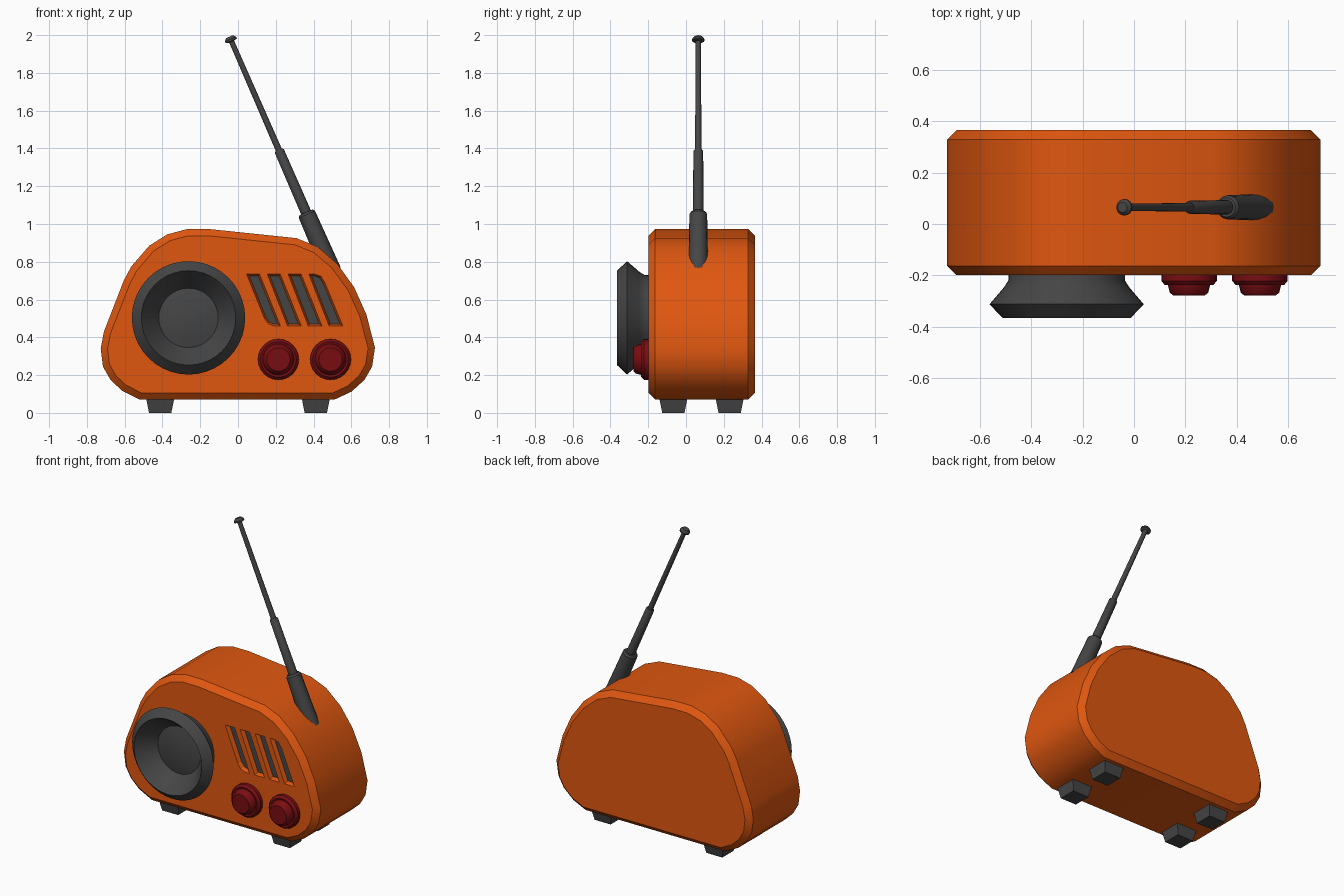
import bpy, bmesh, math
from mathutils import Vector, Matrix

if "Cube" in bpy.data.objects:
    bpy.data.objects.remove(bpy.data.objects["Cube"])


def material(name, rgb):
    m = bpy.data.materials.new(name)
    m.diffuse_color = (*rgb, 1)
    m.use_nodes = True
    m.node_tree.nodes["Principled BSDF"].inputs["Base Color"].default_value = m.diffuse_color
    return m


ORANGE = material("orange shell", (0.74, 0.095, 0.005))
GREY = material("dark grey", (0.06, 0.06, 0.06))
RED = material("deep red", (0.19, 0.004, 0.006))


def finish(name, bm, mat, smooth=True):
    bmesh.ops.recalc_face_normals(bm, faces=bm.faces)
    me = bpy.data.meshes.new(name)
    bm.to_mesh(me)
    bm.free()
    me.materials.append(mat)
    if smooth:
        me.shade_smooth()
        me.set_sharp_from_angle(angle=math.radians(34))
    ob = bpy.data.objects.new(name, me)
    bpy.context.collection.objects.link(ob)
    return ob


def loft(bm, rings):
    """Skin a list of equal-length point rings and cap both ends."""
    vs = [[bm.verts.new(p) for p in ring] for ring in rings]
    n = len(vs[0])
    for a, b in zip(vs, vs[1:]):
        for i in range(n):
            bm.faces.new((a[i], a[(i + 1) % n], b[(i + 1) % n], b[i]))
    bm.faces.new(vs[0])
    bm.faces.new(vs[-1])


def lathe(name, profile, origin, axis, mat, sides):
    """Turn (radius, distance along axis) pairs around an axis."""
    rot = Vector((0, 0, 1)).rotation_difference(Vector(axis)).to_matrix()
    turn = [2 * math.pi * i / sides for i in range(sides)]
    bm = bmesh.new()
    loft(bm, [[Vector(origin) + rot @ Vector((r * math.cos(a), r * math.sin(a), t))
               for a in turn] for r, t in profile])
    return finish(name, bm, mat)


def offset(points, d):
    """Move a clockwise 2D outline inward by d."""
    pts = [Vector(p) for p in points]
    out = []
    for i, p in enumerate(pts):
        e1 = (p - pts[i - 1]).normalized()
        e2 = (pts[(i + 1) % len(pts)] - p).normalized()
        n1, n2 = Vector((e1.y, -e1.x)), Vector((e2.y, -e2.x))
        out.append(p + (n1 + n2) * d / (1 + n1.dot(n2)))
    return out


def at_y(points, y):
    return [(p[0], y, p[1]) for p in points]


# Body shell: lopsided rounded outline with chamfered front and back rims
OUTLINE = [(-0.52, 0.07), (-0.615, 0.118), (-0.675, 0.175), (-0.715, 0.245),
           (-0.727, 0.34), (-0.71, 0.43), (-0.605, 0.70), (-0.565, 0.775),
           (-0.47, 0.885), (-0.375, 0.945), (-0.27, 0.973), (-0.15, 0.973),
           (0.31, 0.925), (0.42, 0.88), (0.525, 0.79), (0.615, 0.665),
           (0.68, 0.52), (0.725, 0.345), (0.71, 0.245), (0.67, 0.175),
           (0.60, 0.112), (0.51, 0.07)]
rim = offset(OUTLINE, 0.036)
bm = bmesh.new()
loft(bm, [at_y(rim, -0.199), at_y(OUTLINE, -0.163),
          at_y(OUTLINE, 0.329), at_y(rim, 0.365)])
body = finish("body_shell", bm, ORANGE)

# Grille: four slanted tapered slots, outer corners of the set rounded
cut, insert = bmesh.new(), bmesh.new()
for i in range(4):
    bl = [(0.152, 0.46)] if i else [(0.19, 0.46), (0.16, 0.472), (0.139, 0.502)]
    tr = [(0.114, 0.735)] if i < 3 else [(0.075, 0.735), (0.108, 0.724), (0.13, 0.69)]
    slot = [(x + 0.11 * i, z) for x, z in bl + [(0.045, 0.735)] + tr + [(0.225, 0.46)]]
    loft(cut, [at_y(offset(slot, -0.01), -0.229), at_y(offset(slot, 0.01), -0.169)])
    loft(insert, [at_y(offset(slot, 0.01), -0.172), at_y(offset(slot, 0.01), -0.166)])
cutter = finish("grille_cutter", cut, ORANGE, False)
cutter.hide_render = True
cutter.hide_viewport = True
finish("grille_inserts", insert, GREY, False)
mod = body.modifiers.new("grille slots", 'BOOLEAN')
mod.operation = 'DIFFERENCE'
mod.solver = 'EXACT'
mod.object = cutter

# Speaker horn with dished front and shallow centre dome
lathe("speaker",
      [(0.226, -0.02), (0.227, 0.02), (0.245, 0.048), (0.30, 0.112), (0.25, 0.165),
       (0.157, 0.045), (0.11, 0.055), (0.055, 0.061), (0.01, 0.063)],
      (-0.262, -0.2, 0.503), (0, -1, 0), GREY, 40)

# Tuning knobs
for side, x in (("left", 0.214), ("right", 0.49)):
    lathe(f"{side}_knob",
          [(0.108, -0.02), (0.108, 0.022), (0.094, 0.037), (0.083, 0.034),
           (0.075, 0.066), (0.062, 0.078)],
          (x, -0.2, 0.283), (0, -1, 0), RED, 24)

# Telescopic antenna, leaning left
lathe("antenna",
      [(0.052, -0.34), (0.047, -0.012), (0.038, 0), (0.028, 0), (0.026, 0.352),
       (0.021, 0.36), (0.017, 0.36), (0.014, 0.985), (0.032, 0.99), (0.032, 1.0),
       (0.02, 1.014)],
      (0.36, 0.065, 1.062), Vector((-0.4, 0, 0.918)).normalized(), GREY, 16)

# Four tapered feet
for xs, xn in ((-1, "left"), (1, "right")):
    for y, yn in ((-0.067, "front"), (0.231, "back")):
        corners = [(-1, -1), (1, -1), (1, 1), (-1, 1)]
        bm = bmesh.new()
        loft(bm, [[(xs * 0.412 + h * a, y + h * b, z) for a, b in corners]
                  for h, z in ((0.059, 0), (0.076, 0.085))])
        finish(f"{yn}_{xn}_foot", bm, GREY, False)
